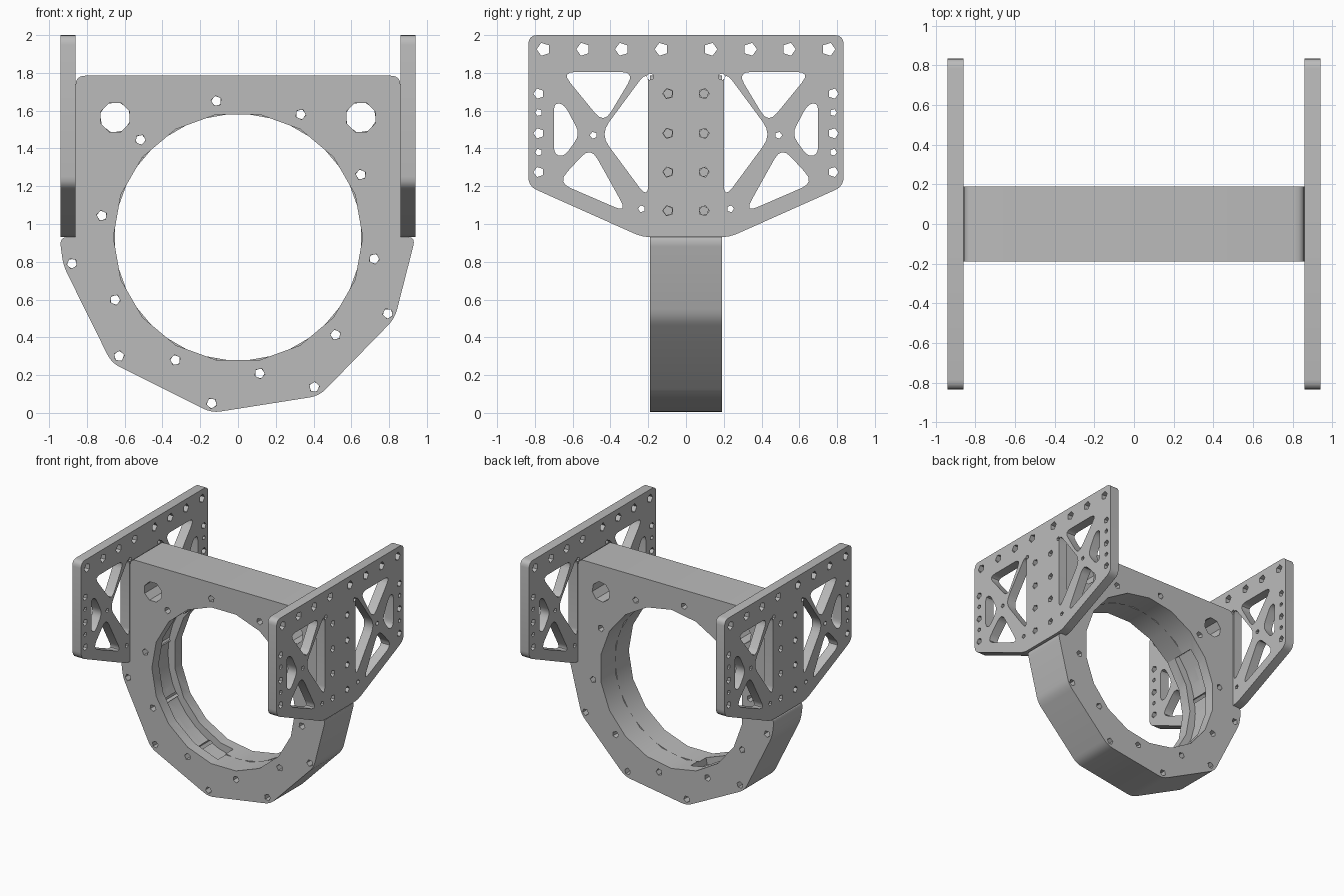
import bpy, bmesh
from math import cos, sin, pi, radians
from mathutils import Matrix, Vector

if "Cube" in bpy.data.objects:
    bpy.data.objects.remove(bpy.data.objects["Cube"])

grey = bpy.data.materials.new("plain_grey")
grey.use_nodes = True
grey.diffuse_color = (0.5, 0.5, 0.5, 1)
grey.node_tree.nodes["Principled BSDF"].inputs["Base Color"].default_value = (0.5, 0.5, 0.5, 1)

# Axes for drawing in the x-z plane and in the y-z plane
FRONT = Matrix(((1, 0, 0, 0), (0, 0, -1, 0), (0, 1, 0, 0), (0, 0, 0, 1)))
SIDE = Matrix(((0, 0, 1, 0), (1, 0, 0, 0), (0, 1, 0, 0), (0, 0, 0, 1)))


def ngon(u, v, r, sides=5, phase=0.0):
    return [(u + r * cos(phase + 2 * pi * i / sides),
             v + r * sin(phase + 2 * pi * i / sides)) for i in range(sides)]


def rounded(points, d, steps=4):
    """Round each corner, starting the curve at distance d from it."""
    out = []
    for i, p in enumerate(points):
        p = Vector(p)
        ends = []
        for q in (points[i - 1], points[(i + 1) % len(points)]):
            edge = Vector(q) - p
            ends.append(p + edge.normalized() * min(d, edge.length * 0.45))
        for k in range(steps + 1):
            t = k / steps
            out.append(tuple(ends[0] * (1 - t) ** 2 + p * 2 * t * (1 - t) + ends[1] * t * t))
    return out


def mirrored(loops):
    return loops + [[(-u, v) for u, v in reversed(loop)] for loop in loops]


def finish(obj):
    """Replace an object by its evaluated, welded mesh."""
    graph = bpy.context.evaluated_depsgraph_get()
    mesh = bpy.data.meshes.new_from_object(obj.evaluated_get(graph))
    bm = bmesh.new()
    bm.from_mesh(mesh)
    bmesh.ops.remove_doubles(bm, verts=bm.verts, dist=1e-5)
    bmesh.ops.recalc_face_normals(bm, faces=bm.faces)
    bm.to_mesh(mesh)
    bm.free()
    name = obj.name
    bpy.data.objects.remove(obj)
    new = bpy.data.objects.new(name, mesh)
    bpy.context.collection.objects.link(new)
    return new


def slab(name, loops, w0, w1, axes):
    """Extrude an outline with holes between two depths."""
    curve = bpy.data.curves.new(name, "CURVE")
    curve.dimensions = "2D"
    curve.fill_mode = "BOTH"
    curve.extrude = (w1 - w0) / 2
    for loop in loops:
        spline = curve.splines.new("POLY")
        spline.points.add(len(loop) - 1)
        for point, (u, v) in zip(spline.points, loop):
            point.co = (u, v, 0, 1)
        spline.use_cyclic_u = True
    obj = bpy.data.objects.new(name, curve)
    bpy.context.collection.objects.link(obj)
    bpy.context.view_layer.update()
    obj = finish(obj)
    obj.data.transform(axes @ Matrix.Translation((0, 0, (w0 + w1) / 2)))
    obj.data.materials.clear()
    obj.data.materials.append(grey)
    return obj


def cut(obj, cutters):
    for cutter in cutters:
        mod = obj.modifiers.new("cut", "BOOLEAN")
        mod.operation = "DIFFERENCE"
        mod.solver = "EXACT"
        mod.object = cutter
    bpy.context.view_layer.update()
    return finish(obj)


parts = []
CZ = 0.93  # height of the bore centre

# Ring body outline: square top, shoulders, faceted underside
top_corners = [(0.86, 1.785), (-0.86, 1.785)]
lower = [(-0.945, CZ), (-0.925, 0.78), (-0.67, 0.265), (-0.14, 0),
         (0.43, 0.09), (0.83, 0.5), (0.94, CZ)]
body_outline = rounded(top_corners + [(-0.86, CZ)] + lower + [(0.86, CZ)], 0.05)


def body_loops(phase):
    loops = [body_outline, ngon(0, CZ, 0.66, 18, phase)]
    for i in range(10):
        a = radians(27 + 36 * i)
        loops.append(ngon(0.73 * cos(a), CZ + 0.73 * sin(a), 0.028, 5, a + phase))
    for i in range(5):
        a = radians(-171 + 36 * i)
        loops.append(ngon(0.89 * cos(a), CZ + 0.89 * sin(a), 0.028, 5, a + phase))
    loops += [ngon(s * 0.65, 1.565, 0.083, 8, pi / 8 + phase) for s in (-1, 1)]
    return loops


# Cutters: part-circle groove in the bore, and blind side screw holes
arc = [radians(140 + 10 * i) for i in range(13)]
groove = slab("groove_cutter",
              [[(r * cos(a), CZ + r * sin(a)) for r, seq in ((0.715, arc), (0.6, arc[::-1]))
                for a in seq]], -0.1, 0.1, FRONT)
screw_rows = [(y, z) for y in (-0.095, 0.095) for z in (1.07, 1.275, 1.48, 1.69)]
screws = []
for s in (-1, 1):
    for y, z in screw_rows:
        screws.append(slab("screw_cutter", [ngon(y, z, 0.025, 5, 0.5)],
                           *sorted((s * 0.765, s * 0.9)), SIDE))

for name, w0, w1, phase in (("front_half_ring", 0, 0.19, 0.0),
                            ("back_half_ring", -0.19, 0, radians(10))):
    half = slab(name, body_loops(phase), w0, w1, FRONT)
    sign = -1 if w1 > 0 else 1
    mine = [c for c, (y, z) in zip(screws, screw_rows * 2) if y * sign > 0]
    parts.append(cut(half, [groove] + mine))

for cutter in [groove] + screws:
    bpy.data.objects.remove(cutter)

# Side plates: lightened with rounded triangular windows and screw holes
half_outline = [(0.835, 2), (0.835, 1.2), (0.23, CZ)]
plate_outline = rounded(half_outline + [(-u, v) for u, v in reversed(half_outline)], 0.05)
windows = [
    rounded([(0.66, 1.805), (0.27, 1.805), (0.435, 1.53)], 0.075),
    rounded([(0.70, 1.64), (0.645, 1.635), (0.56, 1.475), (0.645, 1.355), (0.70, 1.37)], 0.05),
    rounded([(0.20, 1.82), (0.455, 1.475), (0.20, 1.13)], 0.08),
    rounded([(0.68, 1.22), (0.505, 1.41), (0.31, 1.06)], 0.075),
]
holes = [ngon(y, 1.925, 0.036) for y in (0.13, 0.34, 0.545, 0.755)]
holes += [ngon(0.78, z, 0.028) for z in (1.275, 1.48, 1.69)]
holes += [ngon(y, z, 0.019) for y, z in ((0.78, 1.38), (0.78, 1.59), (0.19, 1.78),
                                        (0.235, 1.08), (0.49, 1.47))]
holes += [ngon(0.095, z, 0.028) for z in (1.07, 1.275, 1.48, 1.69)]
for name, x0 in (("left_plate", 0.86), ("right_plate", -0.94)):
    parts.append(slab(name, [plate_outline] + mirrored(windows + holes), x0, x0 + 0.08, SIDE))

# Smooth the rounded corners, keep hard edges
for obj in bpy.context.view_layer.objects:
    obj.select_set(obj in parts)
bpy.context.view_layer.objects.active = parts[0]
bpy.ops.object.shade_smooth_by_angle(angle=radians(30))
